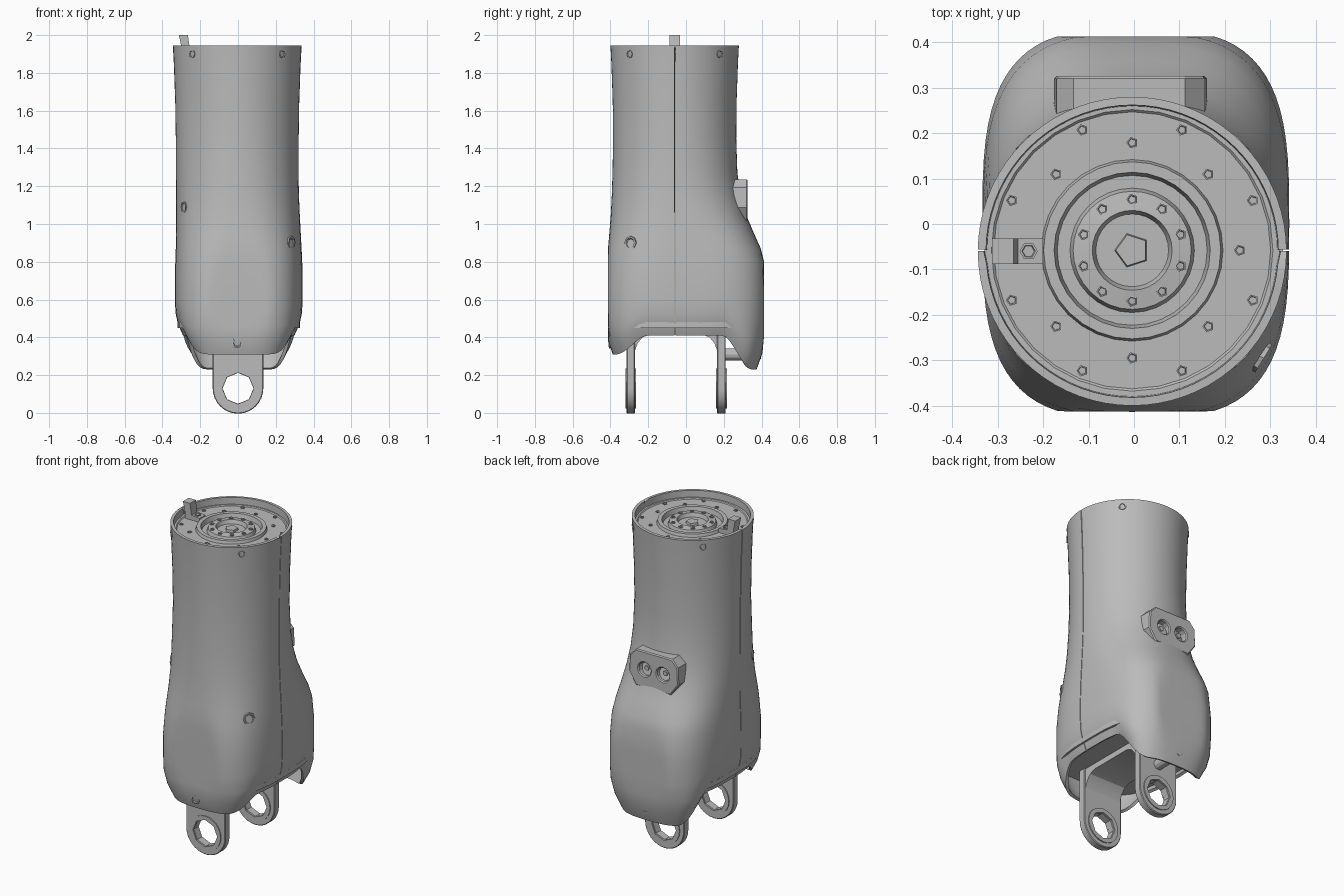
import bpy, bmesh
from math import sin, cos, pi, radians, copysign
from mathutils import Vector

if "Cube" in bpy.data.objects:
    bpy.data.objects.remove(bpy.data.objects["Cube"])

grey = bpy.data.materials.new("plain_grey")
grey.use_nodes = True
GREY = (0.5, 0.5, 0.5, 1)
grey.diffuse_color = GREY
grey.node_tree.nodes["Principled BSDF"].inputs["Base Color"].default_value = GREY
parts = []


def add(name, data):
    data.materials.append(grey)
    ob = bpy.data.objects.new(name, data)
    bpy.context.collection.objects.link(ob)
    parts.append(ob)
    return ob


def add_bm(name, bm):
    me = bpy.data.meshes.new(name)
    bm.to_mesh(me)
    bm.free()
    return add(name, me)


def prism(name, pts, lo, hi, axis):
    """Extrude a 2D outline along one axis."""
    bm = bmesh.new()
    rings = []
    for d in (lo, hi):
        ring = []
        for p in pts:
            co = list(p)
            co.insert("xyz".index(axis), d)
            ring.append(bm.verts.new(co))
        rings.append(ring)
        bm.faces.new(ring)
    n = len(pts)
    for i in range(n):
        j = (i + 1) % n
        bm.faces.new((rings[0][i], rings[0][j], rings[1][j], rings[1][i]))
    bmesh.ops.recalc_face_normals(bm, faces=bm.faces)
    return add_bm(name, bm)


def lathe(name, profile, sides, loc, direction=(0, 0, 1)):
    """Revolve (radius, height) points around an axis."""
    bm = bmesh.new()
    rings = [[bm.verts.new((r * cos(2 * pi * k / sides), r * sin(2 * pi * k / sides), h))
              for k in range(sides)] for r, h in profile]
    for a, b in zip(rings, rings[1:]):
        for k in range(sides):
            m = (k + 1) % sides
            bm.faces.new((a[k], a[m], b[m], b[k]))
    bmesh.ops.remove_doubles(bm, verts=bm.verts, dist=1e-5)
    bmesh.ops.recalc_face_normals(bm, faces=bm.faces)
    ob = add_bm(name, bm)
    ob.location = loc
    ob.rotation_mode = 'QUATERNION'
    ob.rotation_quaternion = Vector(direction).to_track_quat('Z', 'Y')
    return ob


def bolt(name, r, loc, direction=(0, 0, 1), sides=8):
    prof = [(r, -.012), (r, .004), (.75 * r, .004), (.5 * r, -.008), (0, -.008)]
    return lathe(name, prof, sides, loc, direction)


def arc(cx, cz, r, a0, a1, n):
    return [(cx + r * cos(radians(a0 + (a1 - a0) * i / n)),
             cz + r * sin(radians(a0 + (a1 - a0) * i / n))) for i in range(n + 1)]


def holed_plate(name, loops, y0, y1, bevel=0.0):
    """Flat plate facing the front or back; inner loops become holes."""
    cu = bpy.data.curves.new(name, 'CURVE')
    cu.dimensions = '2D'
    cu.fill_mode = 'BOTH'
    cu.extrude = (y1 - y0) / 2 - bevel
    cu.bevel_depth = bevel
    cu.bevel_resolution = 0
    for loop in loops:
        sp = cu.splines.new('POLY')
        sp.points.add(len(loop) - 1)
        for p, (x, z) in zip(sp.points, loop):
            p.co = (x, z, 0, 1)
        sp.use_cyclic_u = True
    ob = add(name, cu)
    ob.rotation_euler.x = pi / 2
    ob.location.y = (y0 + y1) / 2
    return ob


# Shell sections: height, half width, front y, back y, squareness
KEYS = [(1.945, .340, -.40, .28, 2), (1.85, .335, -.395, .275, 2),
        (1.65, .328, -.388, .268, 2), (1.45, .325, -.386, .266, 2),
        (1.27, .324, -.389, .272, 2.1), (1.15, .325, -.393, .29, 2.2),
        (1.05, .327, -.398, .318, 2.35), (.95, .330, -.406, .36, 2.6),
        (.87, .333, -.415, .396, 2.85), (.80, .336, -.422, .42, 3),
        (.70, .338, -.428, .43, 3.2), (.60, .338, -.428, .43, 3.2),
        (.53, .335, -.426, .424, 3.2), (.47, .322, -.413, .405, 3.1),
        (.41, .295, -.388, .374, 3)]


def smooth(a, b, v):
    t = min(1, max(0, (v - a) / (b - a)))
    return t * t * (3 - 2 * t)


def section(s, th):
    for a, b in zip(KEYS, KEYS[1:]):
        if s >= b[0]:
            break
    t = (a[0] - s) / (a[0] - b[0])
    _, rx, yf, yb, n = [p + (q - p) * t for p, q in zip(a, b)]
    c, q = cos(th), sin(th)
    x = rx * copysign(abs(c) ** (2 / n), c)
    y = (yf + yb) / 2 + (yb - yf) / 2 * copysign(abs(q) ** (2 / n), q)
    y = max(-.413, min(.413, y))
    x += -.004 if s > 1.3 else .004 * (1 - 2 * smooth(.8, 1.3, s))
    # The lower edge hangs down as a flap at the front and the back
    z = s
    if s < .8:
        low = .41 - .10 * smooth(.2, .37, -y) - .18 * smooth(.19, .35, y)
        z = low + (s - .41) / .39 * (.8 - low)
    return Vector((x, y, z))


# Outer shell in two halves with a fine seam between them
SEG = 72
SEAM = -.058
for name, side in (("front_shell", -1), ("back_shell", 1)):
    bm = bmesh.new()
    rows = [[bm.verts.new(section(k[0], 2 * pi * j / SEG)) for j in range(SEG)] for k in KEYS]
    for a, b in zip(rows, rows[1:]):
        for j in range(SEG):
            m = (j + 1) % SEG
            bm.faces.new((a[j], b[j], b[m], a[m]))
    bmesh.ops.bisect_plane(bm, geom=bm.verts[:] + bm.edges[:] + bm.faces[:],
                           plane_co=(0, SEAM + side * .002, 0),
                           plane_no=(0, side, 0), clear_inner=True)
    shell = add_bm(name, bm)
    mod = shell.modifiers.new("wall", 'SOLIDIFY')
    mod.thickness = .018
    mod.offset = -1

# Screws on the shell
for i, (deg, z, r) in enumerate([(45, 1.9, .022), (135, 1.9, .022), (225, 1.9, .022),
                                 (315, 1.9, .022), (211, 1.09, .03), (322, .9, .036)]):
    th = radians(deg)
    tangent = section(z, th + .03) - section(z, th - .03)
    bolt("shell_screw_%d" % i, r, section(z, th), (tangent.y, -tangent.x, 0))
bolt("front_flap_screw", .028, (-.004, -.407, .37), (0, -1, -.1))
bolt("back_flap_screw", .026, (0, .396, .31), (0, 1, -.15))

# Stepped end plate with rings of screws
CENTRE = Vector((-.004, -.058, 0))
lathe("end_plate", [(0, 1.86), (.325, 1.86), (.325, 1.905), (.31, 1.905), (.305, 1.9),
                    (.2, 1.9), (.195, 1.918), (.172, 1.918), (.165, 1.89), (.137, 1.89),
                    (.13, 1.912), (.088, 1.918), (.08, 1.895), (0, 1.895)], 32, CENTRE)
lathe("hub_cap", [(.04, 1.89), (.036, 1.908), (0, 1.908)], 5, CENTRE)
for count, radius, turn, z in ((8, .237, 0, 1.9), (8, .287, 22.5, 1.9), (10, .112, 18, 1.915)):
    for k in range(count):
        a = radians(turn) + 2 * pi * k / count
        if abs(a - pi) > .01:
            bolt("plate_screw", .013, CENTRE + Vector((radius * cos(a), radius * sin(a), z)), sides=5)

# Locating tab that rises above the rim
prism("locating_tab", [(-.3, 1.89), (-.2, 1.89), (-.2, 1.925), (-.255, 1.93),
                       (-.265, 2), (-.313, 2), (-.3, 1.94)], -.088, -.032, 'y')
bolt("tab_screw", .02, (-.232, -.06, 1.929), sides=6)

# Raised socket on the back with two round openings
outline = [(-.165, 1.19), (-.13, 1.23), (.11, 1.23), (.15, 1.19),
           (.155, 1.09), (.11, 1.02), (-.12, 1.02), (-.17, 1.09)]
holes = [arc(x, 1.125, .048, 0, 330, 11) for x in (-.07, .055)]
holed_plate("back_socket", [outline] + holes, .225, .326, .006)
for x in (-.07, .055):
    lathe("socket_pin", [(.015, 0), (.015, .03), (0, .03)], 8, (x, .275, 1.125), (0, 1, 0))

# Two hanging brackets with round eyes
EYE = .13
for name, y0, y1 in (("front_bracket", -.315, -.27), ("back_bracket", .165, .21)):
    body = arc(0, EYE, .13, 180, 360, 16) + [(.13, .45), (-.13, .45)]
    holed_plate(name, [body, arc(0, EYE, .086, 0, 315, 7)], y0, y1, .004)
    holed_plate(name + "_eye_rim", [arc(0, EYE, .106, 0, 345, 23),
                                    arc(0, EYE, .083, 0, 315, 7)], y0 - .006, y1 + .006)

# Arch joining the brackets, and the inner floor above it
arch = [(-.3, .46), (-.3, .33), (-.27, .33), (-.255, .37), (-.23, .4), (-.19, .415),
        (.085, .415), (.125, .4), (.15, .37), (.165, .33), (.195, .33), (.195, .46)]
prism("bracket_arch", arch, -.125, .125, 'x')
floor = [section(.53, 2 * pi * k / 40) for k in range(40)]
prism("inner_floor", [(p.x * .97, p.y * .97) for p in floor], .45, .48, 'z')

# Bosses tying the brackets to the flaps
lathe("back_boss", [(0, 0), (.032, 0), (.032, .18), (0, .18)], 12, (0, .2, .31), (0, 1, 0))
lathe("front_boss", [(0, 0), (.03, 0), (.03, .1), (0, .1)], 12, (0, -.3, .37), (0, -1, 0))

# Turn everything into meshes with smooth shading and crisp edges
bpy.ops.object.select_all(action='DESELECT')
for ob in parts:
    ob.select_set(True)
bpy.context.view_layer.objects.active = parts[0]
bpy.ops.object.convert(target='MESH')
bpy.ops.object.shade_smooth_by_angle(angle=radians(28))
